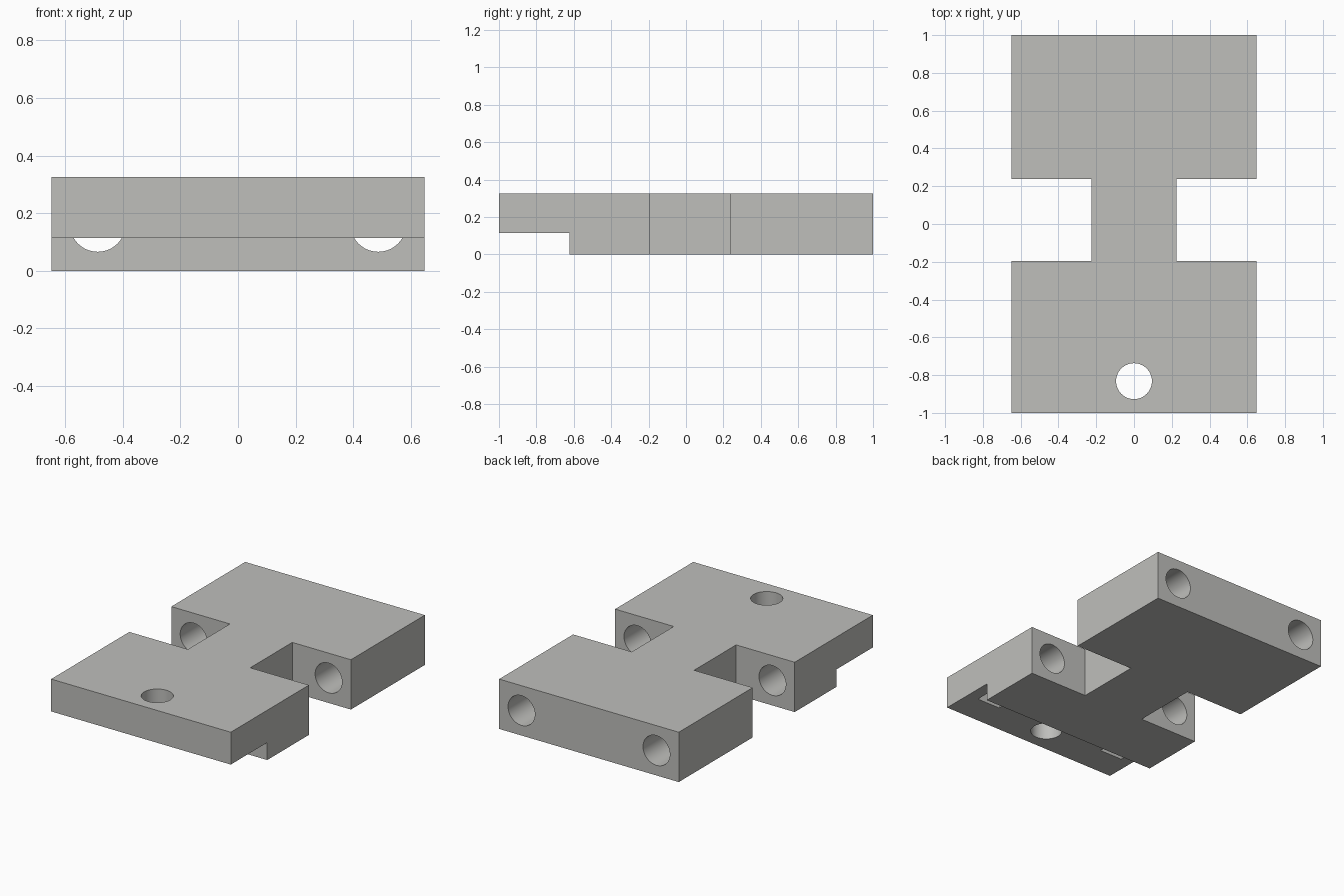
import bpy, bmesh, math

if "Cube" in bpy.data.objects:
    bpy.data.objects.remove(bpy.data.objects["Cube"])

W, NECK, H = 0.648, 0.225, 0.325          # half width, half neck width, height
NOTCH_F, NOTCH_B = -0.195, 0.238          # side notch ends along y
STEP_Y, STEP_Z = -0.624, 0.114            # underside step below the front lip
BORE_X, BORE_Z, BORE_R, BORE_END = 0.487, 0.163, 0.097, -0.80

grey = bpy.data.materials.new("warm grey")
grey.diffuse_color = (0.52, 0.52, 0.50, 1)
grey.use_nodes = True
grey.node_tree.nodes["Principled BSDF"].inputs["Base Color"].default_value = grey.diffuse_color


def add_object(name, bm):
    bmesh.ops.recalc_face_normals(bm, faces=bm.faces)
    mesh = bpy.data.meshes.new(name)
    bm.to_mesh(mesh)
    bm.free()
    mesh.materials.append(grey)
    ob = bpy.data.objects.new(name, mesh)
    bpy.context.collection.objects.link(ob)
    return ob


def cutter(name, loc, size=None, radius=0, length=0, along_y=False):
    """Box cutter when size is given, otherwise a round cutter."""
    bm = bmesh.new()
    if size:
        bmesh.ops.create_cube(bm, size=1)
        bmesh.ops.scale(bm, vec=size, verts=bm.verts)
    else:
        bmesh.ops.create_cone(bm, cap_ends=True, segments=64,
                              radius1=radius, radius2=radius, depth=length)
    ob = add_object(name, bm)
    ob.location = loc
    if along_y:
        ob.rotation_euler.x = math.pi / 2
    ob.hide_render = True
    return ob


# H-shaped plate, extruded from its outline
right = [(W, -1), (W, NOTCH_F), (NECK, NOTCH_F), (NECK, NOTCH_B), (W, NOTCH_B), (W, 1)]
outline = right + [(-x, y) for x, y in reversed(right)]
bm = bmesh.new()
base = bm.faces.new([bm.verts.new((x, y, 0)) for x, y in outline])
top = bmesh.ops.extrude_face_region(bm, geom=[base])["geom"]
bmesh.ops.translate(bm, vec=(0, 0, H),
                    verts=[v for v in top if isinstance(v, bmesh.types.BMVert)])
plate = add_object("hinge_plate", bm)

# Underside step, lip hole and the two long bores
cutters = [
    cutter("step_cutter", (0, STEP_Y - 0.5, STEP_Z - 0.5), size=(2, 1, 1)),
    cutter("lip_hole_cutter", (0, -0.832, 0.2), radius=0.095, length=1),
]
bore_len = 1.1 - BORE_END
for side, x in (("left", -BORE_X), ("right", BORE_X)):
    cutters.append(cutter(side + "_bore_cutter", (x, BORE_END + bore_len / 2, BORE_Z),
                          radius=BORE_R, length=bore_len, along_y=True))

bpy.context.view_layer.objects.active = plate
plate.select_set(True)
for c in cutters:
    mod = plate.modifiers.new(c.name, "BOOLEAN")
    mod.operation, mod.solver, mod.object = "DIFFERENCE", "EXACT", c
    bpy.ops.object.modifier_apply(modifier=mod.name)
for c in cutters:
    bpy.data.objects.remove(c)

# Smooth bores, crisp plate edges
bpy.ops.object.shade_smooth_by_angle(angle=math.radians(30))
